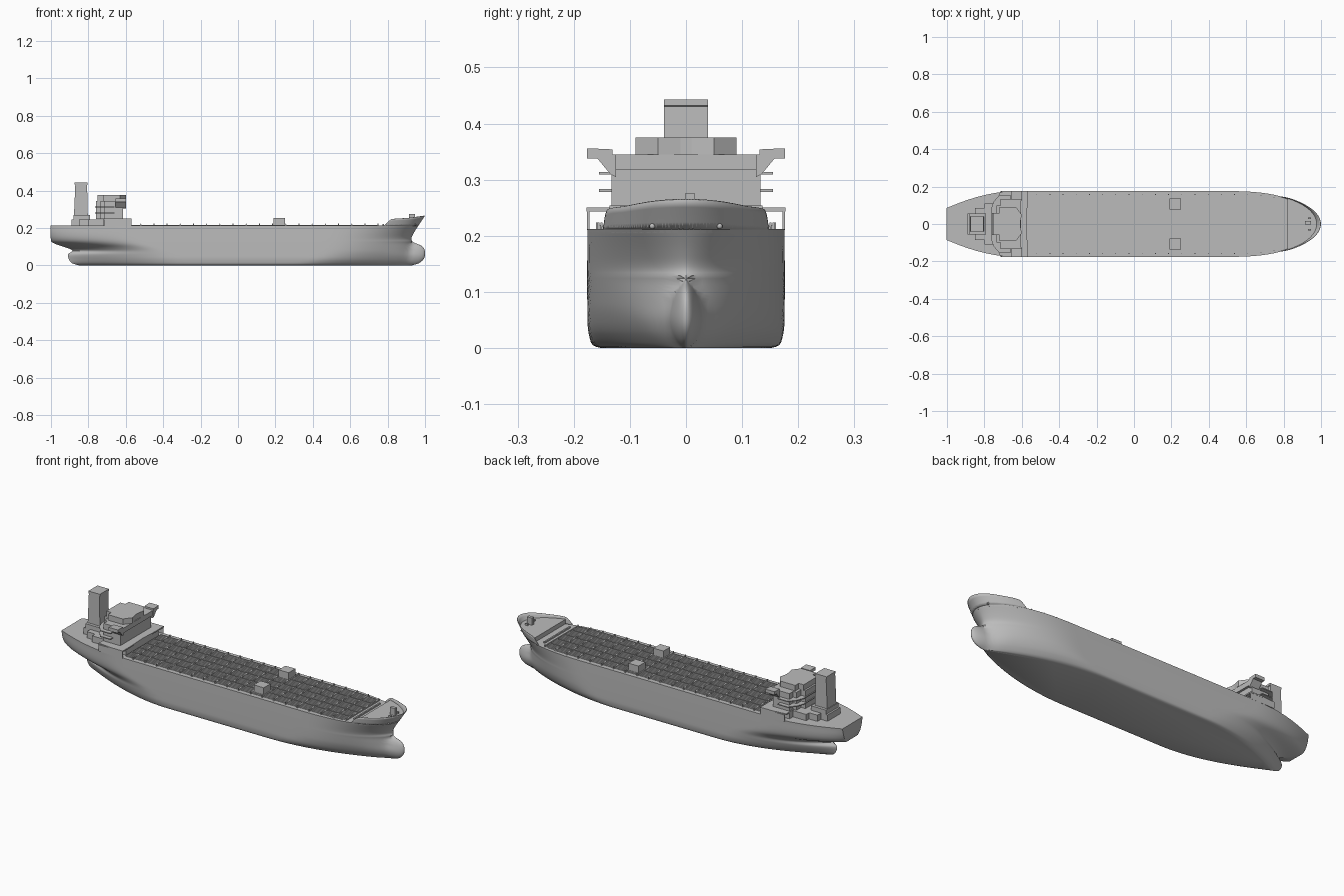
import bpy, bmesh, math

if "Cube" in bpy.data.objects:
    bpy.data.objects.remove(bpy.data.objects["Cube"])

# ---------- helpers ----------
GREY = bpy.data.materials.new("ship_grey")
GREY.diffuse_color = (.5, .5, .5, 1)
GREY.use_nodes = True
GREY.node_tree.nodes["Principled BSDF"].inputs["Base Color"].default_value = GREY.diffuse_color

def curve(pts, v):
    """Smooth interpolation through a few (position, value) points."""
    if v <= pts[0][0]: return pts[0][1]
    if v >= pts[-1][0]: return pts[-1][1]
    k = next(i for i in range(len(pts) - 1) if pts[i + 1][0] >= v)
    def slope(i):
        a, b = pts[max(i - 1, 0)], pts[min(i + 1, len(pts) - 1)]
        return (b[1] - a[1]) / (b[0] - a[0])
    (x0, y0), (x1, y1) = pts[k], pts[k + 1]
    h = x1 - x0
    t = (v - x0) / h
    return (y0 * (2*t**3 - 3*t*t + 1) + slope(k) * h * (t**3 - 2*t*t + t)
            + y1 * (3*t*t - 2*t**3) + slope(k + 1) * h * (t**3 - t*t))

def finish(name, bm, smooth=False):
    bmesh.ops.remove_doubles(bm, verts=bm.verts, dist=1e-5)
    bmesh.ops.recalc_face_normals(bm, faces=bm.faces)
    me = bpy.data.meshes.new(name)
    bm.to_mesh(me)
    bm.free()
    me.materials.append(GREY)
    ob = bpy.data.objects.new(name, me)
    bpy.context.collection.objects.link(ob)
    if smooth:
        bpy.ops.object.select_all(action='DESELECT')
        ob.select_set(True)
        bpy.context.view_layer.objects.active = ob
        bpy.ops.object.shade_smooth_by_angle(angle=math.radians(45))
    return ob

def add_box(bm, x0, x1, y0, y1, z0, z1):
    r = bmesh.ops.create_cube(bm, size=1)
    for v in r['verts']:
        v.co = (x0 + (v.co.x + .5) * (x1 - x0), y0 + (v.co.y + .5) * (y1 - y0),
                z0 + (v.co.z + .5) * (z1 - z0))

def boxes(name, *dims):
    bm = bmesh.new()
    for d in dims: add_box(bm, *d)
    return finish(name, bm)

def prism(name, pts, a, b, place):
    """Extrude a 2D outline between a and b; place maps (u, v, w) to xyz."""
    bm = bmesh.new()
    lo = [bm.verts.new(place(u, v, a)) for u, v in pts]
    hi = [bm.verts.new(place(u, v, b)) for u, v in pts]
    bm.faces.new(lo); bm.faces.new(hi)
    for i in range(len(pts)):
        j = (i + 1) % len(pts)
        bm.faces.new((lo[i], lo[j], hi[j], hi[i]))
    return finish(name, bm)

def sym(pts):
    return pts + [(x, -y) for x, y in reversed(pts)]

plan = lambda u, v, w: (u, v, w)

# ---------- hull form, as functions of height ----------
DECK = .212
STERN = [(0, -.85), (.01, -.885), (.035, -.905), (.06, -.908), (.078, -.885), (.092, -.91),
         (.105, -.95), (.118, -.985), (.13, -1), (.265, -1)]
BOW = [(0, .93), (.01, .965), (.03, .99), (.055, 1), (.085, .997), (.105, .98), (.118, .95),
       (.13, .93), (.145, .927), (.17, .938), (.21, .963), (.265, 1)]
BEAM = [(0, .152), (.004, .165), (.015, .171), (.045, .1755), (.265, .1755)]
TRANSOM = [(.1, 0), (.118, .034), (.14, .06), (.17, .076), (.21, .086)]
BULB = [(0, .012), (.02, .032), (.05, .042), (.08, .036), (.105, .024), (.13, 0)]
RUN = [(0, -.3), (.08, -.42), (.14, -.58), (.21, -.63)]
RUN_ROUND = [(0, 1.1), (.05, .95), (.09, .85), (.125, .8), (.21, 1.05)]
ENTRY = [(0, .28), (.03, .4), (.08, .48), (.21, .5)]
ENTRY_POW = [(0, 1.9), (.12, 2.1), (.21, 2.5)]
ENTRY_ROUND = [(0, .85), (.12, .68), (.21, .5)]

def half(x, z):
    b, xs, xr = curve(BEAM, z), curve(STERN, z), curve(RUN, z)
    y = b
    if x < xr:
        t = min(1, (x - xr) / (xs - xr))
        ys = curve(TRANSOM, z)
        y = ys + (b - ys) * (1 - t ** 1.9) ** curve(RUN_ROUND, z)
    xb = curve(BOW, z) if z > .13 else .915 + .015 * z / .13
    xe = curve(ENTRY, z)
    if x > xe:
        t = min(1, (x - xe) / (xb - xe))
        y *= (1 - t ** curve(ENTRY_POW, z)) ** curve(ENTRY_ROUND, z)
    w = curve(BULB, z)
    if x > .65 and w > 0:
        t = max(0, min(1, (x - .75) / (curve(BOW, z) - .75)))
        y = math.hypot(y, w * min(1, (x - .65) * 5) * math.sqrt(1 - t * t))
    return min(y, b)

def loft(name, levels, start, n=70):
    bm = bmesh.new()
    rings = []
    for z in levels:
        x0, x1 = start(z), curve(BOW, z)
        side = []
        for i in range(n + 1):
            x = x0 + (x1 - x0) * (1 - math.cos(math.pi * i / n)) / 2
            side.append((x, 0 if i == n else half(x, z)))
        rings.append([bm.verts.new((x, y, z)) for x, y in sym(side)])
    for lo, hi in zip(rings, rings[1:]):
        for i in range(len(lo)):
            j = (i + 1) % len(lo)
            bm.faces.new((lo[i], lo[j], hi[j], hi[i]))
    bm.faces.new(rings[0]); bm.faces.new(rings[-1])
    return finish(name, bm, True)

levels = [0, .002, .005, .01, .017] + [.025 + (DECK - .025) * i / 36 for i in range(37)]
loft("hull", levels, lambda z: curve(STERN, z))
loft("forecastle_deck", [.205, .215, .225, .236], lambda z: .82, 40)

# bulwark around the bow with a stepped sheer line
SHEER = [(0, .214), (.12, .238), (.2, .247), (.6, .253), (1, .264)]
bm = bmesh.new()
cols, n = [], 40
for i in range(2 * n + 1):
    u = math.sin(math.pi / 2 * (1 - abs(i - n) / n))
    top, col = curve(SHEER, u), []
    for j in range(5):
        z = .211 + (top - .211) * j / 4
        x = .785 + u * (curve(BOW, z) - .785)
        y = 0 if i == n else half(x, z)
        col.append(bm.verts.new((x, y if i < n else -y, z)))
    cols.append(col)
for a, b in zip(cols, cols[1:]):
    for j in range(4):
        bm.faces.new((a[j], b[j], b[j + 1], a[j + 1]))
bulwark = finish("bow_bulwark", bm, True)
m = bulwark.modifiers.new("thickness", 'SOLIDIFY')
m.thickness = .003

# bow fittings
boxes("bow_winches", (.915, .945, -.002, .016, .236, .275), (.93, .945, .026, .034, .236, .246),
      (.93, .945, -.034, -.026, .236, .246))
boxes("breakwater", (.772, .78, -.11, .11, DECK, .22))
bm = bmesh.new()
for s in (1, -1):
    r = bmesh.ops.create_uvsphere(bm, u_segments=12, v_segments=8, radius=.005)
    bmesh.ops.translate(bm, verts=r['verts'], vec=(.947, s * .06, .217))
finish("hawse_pipes", bm, True)

# ---------- cargo deck: ribs, rail posts and closely packed pipework ----------
ribs, posts, pipes = [], [], []
for i in range(19):
    x = -.52 + i * .0705
    w = half(x, DECK) * .9
    ribs.append((x - .003, x + .003, -w, w, DECK - .002, .219))
    for s in (1, -1):
        posts.append((x - .002, x + .002, s * w - .002, s * w + .002, DECK, .224))
boxes("deck_ribs", *ribs)
boxes("rail_posts", *posts)
for k in range(-25, 26):
    y, x = k * .0062, .75
    while half(x, DECK) * .9 < abs(y): x -= .01
    if k % 10 != 5:
        pipes.append((-.57, x, y - .0014, y + .0014, DECK - .002, .2165))
boxes("deck_pipes", *pipes)
boxes("crane_houses", *[(.19, .25, s * .107 - .029, s * .107 + .029, DECK - .002, .254)
                        for s in (1, -1)])

# ---------- aft superstructure ----------
prism("poop_house", sym([(-.89, .055), (-.85, .055), (-.85, .085), (-.8, .085), (-.8, .11),
                         (-.72, .11), (-.72, .14), (-.575, .14)]), DECK - .002, .246, plan)
prism("boat_deck", sym([(-.72, .168), (-.64, .177), (-.57, .177), (-.57, .1), (-.575, 0)]),
      .243, .25, plan)
boxes("side_screens", *[(-.715, -.57, min(s * .172, s * .176), max(s * .172, s * .176),
                         DECK - .002, .246) for s in (1, -1)])
prism("accommodation", sym([(-.76, .06), (-.735, .06), (-.735, .1), (-.715, .1), (-.715, .133),
                            (-.615, .133)]), .248, .345, plan)
for i, z in enumerate((.278, .309)):
    prism("balcony_%d" % (i + 1), sym([(-.765, .08), (-.75, .12), (-.72, .155), (-.66, .155)]),
          z, z + .005, plan)
prism("wheelhouse", sym([(-.75, .06), (-.72, .06), (-.72, .09), (-.63, .09), (-.6, .05), (-.608, .01)]),
      .345, .375, plan)
for s, side in ((1, "left"), (-1, "right")):
    prism("bridge_wing_" + side, [(.125, .305), (.135, .31), (.158, .338), (.176, .338),
                                  (.176, .356), (.131, .354), (.131, .345), (.125, .345)],
          -.655, -.6, lambda u, v, w, s=s: (w, s * u, v))
boxes("bridge_front", (-.62, -.603, -.13, .13, .318, .345))

# funnel on its casing
boxes("funnel_casing", (-.88, -.79, -.055, .055, .24, .27))
prism("funnel", [(-.877, .265), (-.803, .265), (-.807, .43), (-.804, .432), (-.804, .443),
                 (-.873, .443), (-.873, .432), (-.87, .43)], -.039, .039,
      lambda u, v, w: (u, w, v))
